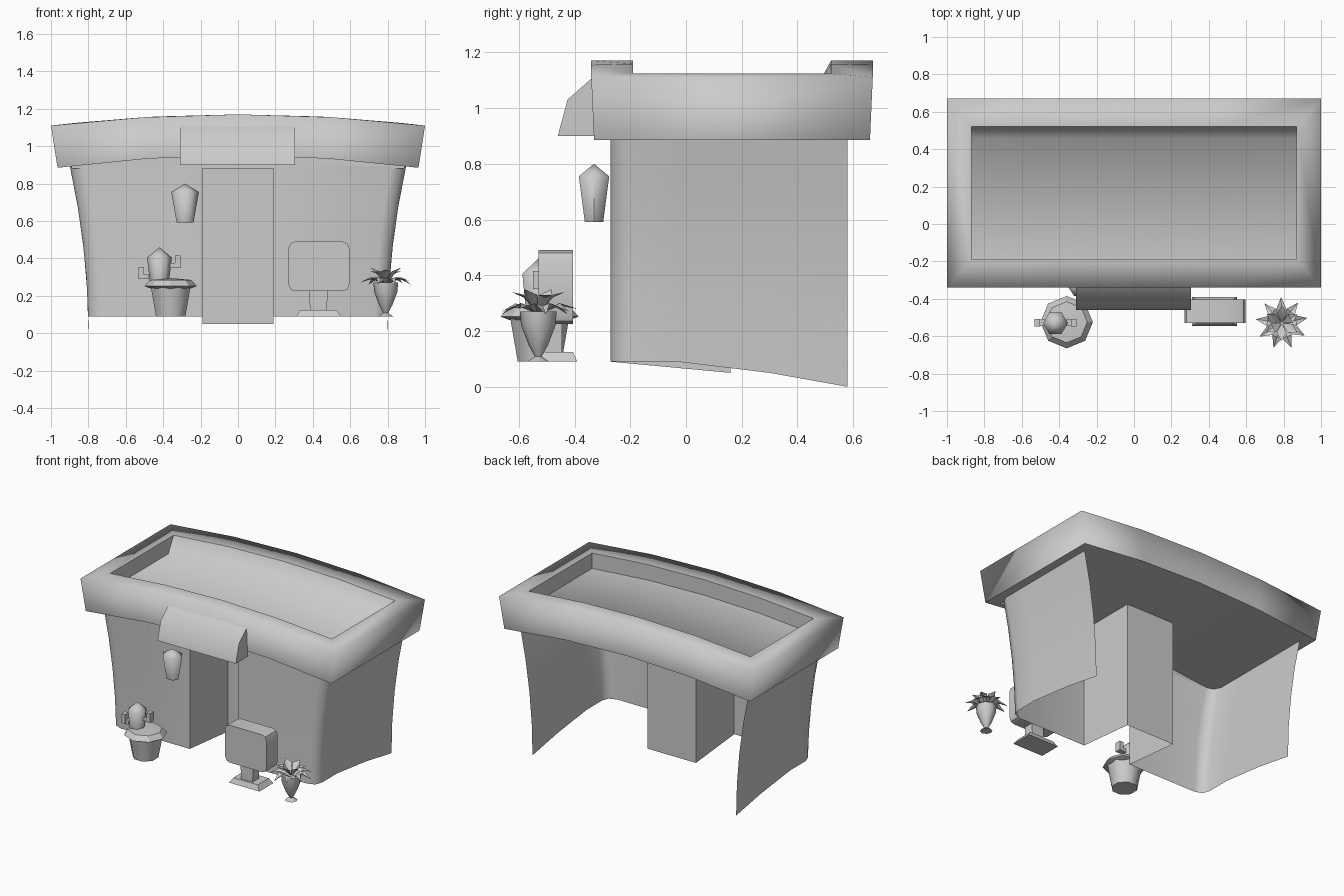
import bpy, bmesh, math
from mathutils import Vector, Matrix

cube = bpy.data.objects.get("Cube")
if cube:
    bpy.data.objects.remove(cube)

gray = bpy.data.materials.new("plain_gray")
gray.use_nodes = True
GRAY = (0.6, 0.6, 0.6, 1)
gray.diffuse_color = GRAY
gray.node_tree.nodes["Principled BSDF"].inputs["Base Color"].default_value = GRAY


def finish(name, bm, angle=40):
    bmesh.ops.recalc_face_normals(bm, faces=bm.faces)
    mesh = bpy.data.meshes.new(name)
    bm.to_mesh(mesh)
    bm.free()
    mesh.materials.append(gray)
    mesh.shade_smooth()
    mesh.set_sharp_from_angle(angle=math.radians(angle))
    obj = bpy.data.objects.new(name, mesh)
    bpy.context.collection.objects.link(obj)
    return obj


def bridge(bm, a, b, closed=True):
    n = len(a)
    for i in range(n if closed else n - 1):
        j = (i + 1) % n
        bm.faces.new((a[i], a[j], b[j], b[i]))


def lathe(name, center, profile, sides, squash=1, angle=50, turn=0, cap=True):
    """Revolve (radius, height) pairs around an upright axis."""
    bm = bmesh.new()
    rings = []
    for r, z in profile:
        ring = []
        for i in range(sides):
            a = turn + math.tau * i / sides
            ring.append(bm.verts.new((center[0] + r * math.cos(a),
                                      center[1] + r * squash * math.sin(a), z)))
        rings.append(ring)
    for a, b in zip(rings, rings[1:]):
        bridge(bm, a, b)
    if cap:
        bm.faces.new(rings[0])
        bm.faces.new(rings[-1])
    bmesh.ops.remove_doubles(bm, verts=bm.verts, dist=0.0005)
    return finish(name, bm, angle)


def box(name, lo, hi, top=(1, 1), bevel=0, angle=40):
    """Box between two corners, with its top scaled in x and y."""
    bm = bmesh.new()
    lo, hi = Vector(lo), Vector(hi)
    bmesh.ops.create_cube(bm, size=1)
    for v in bm.verts:
        if v.co.z > 0:
            v.co.x *= top[0]
            v.co.y *= top[1]
        v.co = (lo + hi) / 2 + v.co * (hi - lo)
    if bevel:
        edges = [e for e in bm.edges if abs((e.verts[0].co - e.verts[1].co).y) > 0.05]
        bmesh.ops.bevel(bm, geom=edges, offset=bevel, segments=2, affect='EDGES', profile=0.5)
    return finish(name, bm, angle)


# Arched roof: hollow ring with a sunken deck and a ceiling below
COLUMNS = (-1, -0.5, 0, 0.5, 1)


def roof_top(x):
    return 1.17 - 0.06 * x * x


def roof_bottom(x):
    return 0.95 - 0.07 * x * x


def roof_ring(bm, half, front, back, height):
    pts = [(c * half, front) for c in COLUMNS] + [(c * half, back) for c in reversed(COLUMNS)]
    return [bm.verts.new((x, y, height(x))) for x, y in pts]


def fill_ring(bm, ring):
    for i in range(len(COLUMNS) - 1):
        bm.faces.new((ring[i], ring[i + 1], ring[-2 - i], ring[-1 - i]))


bm = bmesh.new()
low = roof_ring(bm, 0.965, -0.33, 0.66, roof_bottom)
outer = roof_ring(bm, 1.0, -0.34, 0.67, roof_top)
inner = roof_ring(bm, 0.87, -0.19, 0.52, roof_top)
bridge(bm, low, outer)
bridge(bm, outer, inner)
finish("roof_rim", bm, 180)

bm = bmesh.new()
upper = roof_ring(bm, 0.87, -0.19, 0.52, roof_top)
lower = roof_ring(bm, 0.87, -0.19, 0.46, lambda x: roof_top(x) - 0.11)
bridge(bm, upper, lower)
fill_ring(bm, lower)
finish("roof_deck", bm, 75)

bm = bmesh.new()
fill_ring(bm, roof_ring(bm, 0.965, -0.33, 0.66, roof_bottom))
finish("ceiling", bm)

# Flared walls, open at the back, with a doorway recess in the front
half_plan = [(0.8, 0.58), (0.8, 0.3), (0.8, -0.03), (0.8, -0.2), (0.782, -0.25),
             (0.73, -0.27), (0.19, -0.27), (0.19, 0.16)]
plan = half_plan + [(-x, y) for x, y in reversed(half_plan)]


def wall_foot(y):
    if y <= 0:
        return 0.09
    return 0.05 if y < 0.5 else 0


bm = bmesh.new()
levels = []
STEPS = 4
for k in range(STEPS + 1):
    row = []
    for x, y in plan:
        foot = wall_foot(y)
        z = foot + (roof_bottom(0.9) - foot) * k / STEPS
        flare = 1 + 0.12 * (z / 0.88) ** 2 if abs(x) > 0.5 else 1
        row.append(bm.verts.new((x * flare, y, z)))
    levels.append(row)
for a, b in zip(levels, levels[1:]):
    bridge(bm, a, b, closed=False)
finish("walls", bm, 70)
box("doorway_head", (-0.19, -0.27, 0.88), (0.19, 0.16, 0.945))

# Front wall strip between the wall top and the arched ceiling
bm = bmesh.new()
xs = [-0.89, -0.48, 0, 0.48, 0.89]
bridge(bm, [bm.verts.new((x, -0.27, 0.88)) for x in xs],
       [bm.verts.new((x, -0.27, roof_bottom(x))) for x in xs], closed=False)
finish("wall_header", bm)

# Blank sign board with a folded front
bm = bmesh.new()
side = [(-0.46, 0.9), (-0.425, 1.03), (-0.34, 1.105), (-0.32, 0.9)]
ends = [[bm.verts.new((x, y, z)) for y, z in side] for x in (-0.31, 0.305)]
bridge(bm, *ends)
for end in ends:
    bm.faces.new(end)
finish("sign_board", bm)

# Wall lantern
lathe("wall_lantern", (-0.283, -0.33), [(0.045, 0.592), (0.074, 0.755), (0, 0.8)],
      6, squash=0.85, angle=65)

# Cactus in its pot
POT = (-0.36, -0.525)
lathe("cactus_pot", POT, [(0.085, 0.09), (0.115, 0.25)], 8, turn=math.pi / 8)
lathe("cactus_pot_rim", POT, [(0.11, 0.24), (0.14, 0.252), (0.11, 0.285), (0, 0.295)], 8, angle=30)
lathe("cactus_body", (-0.42, -0.53), [(0.052, 0.28), (0.066, 0.405), (0, 0.46)], 6, angle=65)
for sign, z in ((-1, 0.29), (1, 0.35)):
    x = -0.42 + sign * 0.085
    side_name = "right" if sign < 0 else "left"
    box("cactus_arm_" + side_name, (x - 0.028, -0.545, z), (x + 0.028, -0.51, z + 0.025))
    tip = x + sign * 0.013
    box("cactus_arm_tip_" + side_name, (tip - 0.015, -0.548, z), (tip + 0.015, -0.507, z + 0.065))

# Standing board with rounded corners on a post
box("board_panel", (0.27, -0.53, 0.225), (0.595, -0.405, 0.49), top=(1, 1), bevel=0.035)
box("board_post", (0.385, -0.515, 0.12), (0.475, -0.445, 0.23), top=(1.1, 1))
box("board_base", (0.31, -0.545, 0.09), (0.55, -0.39, 0.125), top=(0.8, 0.8))

# Leafy plant in a footed vase
VASE = Vector((0.79, -0.53, 0))
lathe("plant_vase", VASE, [(0.04, 0.09), (0.012, 0.108), (0.035, 0.15), (0.062, 0.22),
                           (0.066, 0.27)], 8, angle=60)
bm = bmesh.new()
for count, length, rise, droop, start in ((9, 0.14, 0.3, 0.04, 0.2), (6, 0.095, 0.33, 0, 0.5)):
    for i in range(count):
        spin = Matrix.Rotation(start + math.tau * i / count, 4, 'Z')
        mid = length * 0.55
        root, ridge, tip, left, right = [
            bm.verts.new(VASE + spin @ Vector(p)) for p in (
                (0, 0, 0.26), (mid, 0, rise - 0.01),
                (length, 0, rise - droop + 0.01 * (i % 3)),
                (mid, 0.027, rise), (mid, -0.027, rise))]
        for tri in ((root, ridge, left), (ridge, tip, left),
                    (root, right, ridge), (right, tip, ridge)):
            bm.faces.new(tri)
finish("plant_leaves", bm, 30)
